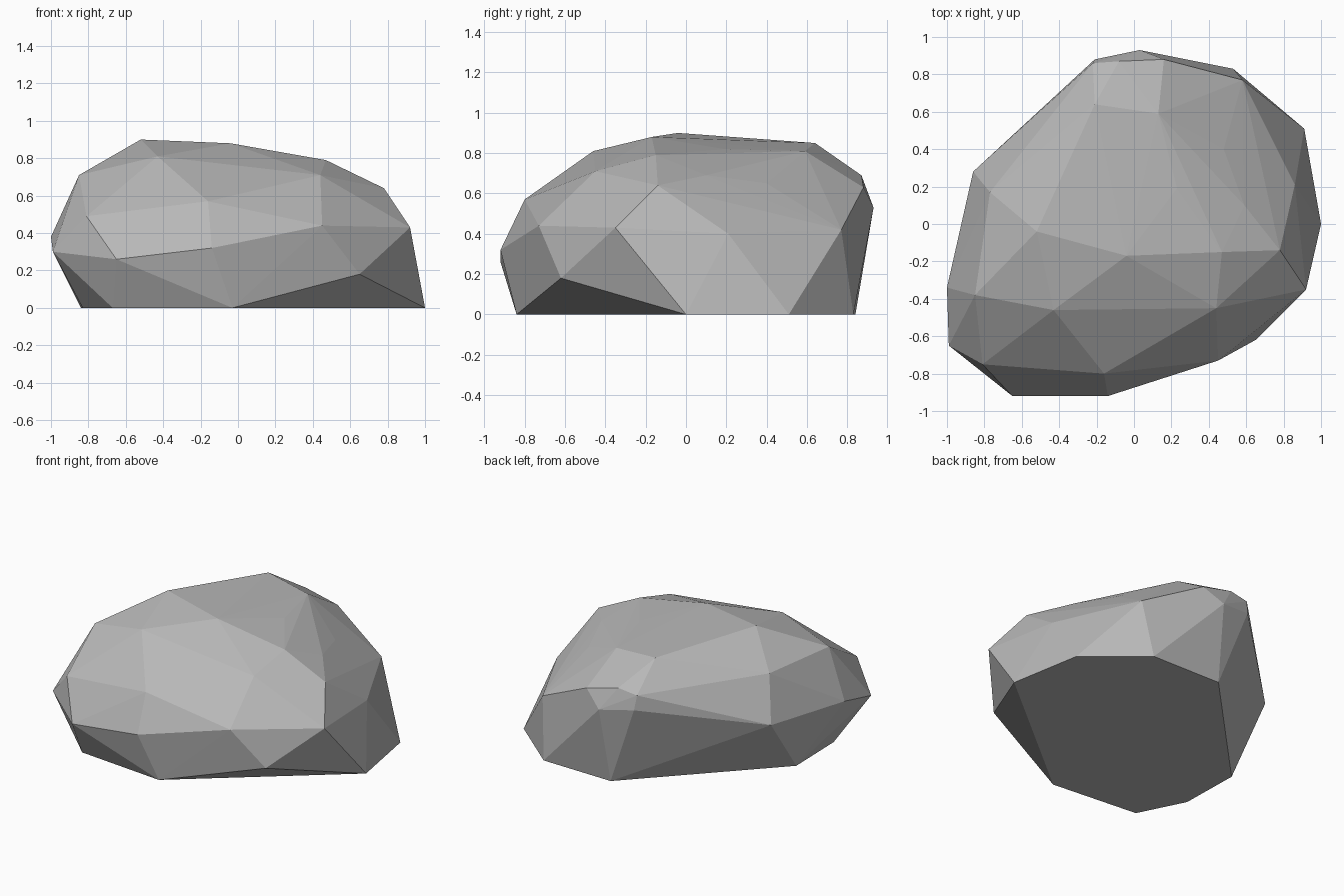
import bpy
import bmesh
from mathutils import Vector

default_cube = bpy.data.objects.get("Cube")
if default_cube:
    bpy.data.objects.remove(default_cube, do_unlink=True)


def make_material(name, colour):
    material = bpy.data.materials.new(name)
    material.use_nodes = True
    material.diffuse_color = colour
    shader = next(node for node in material.node_tree.nodes if node.type == "BSDF_PRINCIPLED")
    shader.inputs["Base Color"].default_value = colour
    shader.inputs["Roughness"].default_value = 0.9
    return material


def chiselled_stone(name, corners, material):
    """Wrap a faceted, flat-shaded convex shell around the corner points."""
    shell = bmesh.new()
    for corner in corners:
        shell.verts.new(Vector(corner) / 100)
    hull = bmesh.ops.convex_hull(shell, input=shell.verts[:])
    # Remove corners that ended up inside the shell
    leftovers = [item for item in hull["geom_interior"] if isinstance(item, bmesh.types.BMVert)]
    bmesh.ops.delete(shell, geom=leftovers, context="VERTS")
    # Merge the triangles of the flat underside
    bmesh.ops.dissolve_limit(shell, angle_limit=0.01, verts=shell.verts[:], edges=shell.edges[:])
    bmesh.ops.recalc_face_normals(shell, faces=shell.faces[:])
    mesh = bpy.data.meshes.new(name)
    shell.to_mesh(mesh)
    shell.free()
    mesh.materials.append(material)
    stone = bpy.data.objects.new(name, mesh)
    bpy.context.collection.objects.link(stone)
    return stone


# Corner points in hundredths of a unit, from the ground up
ground_outline = [(100, 0), (91, 51), (53, 83), (0, 84),
                  (-84, -3), (-83, -46), (-67, -78), (-3, -84)]
base_ring = [(x, y, 0) for x, y in ground_outline]

# Widest belt around the stone
belt = [
    (-100, -34, 38), (-99, -65, 30), (-65, -92, 26), (-14, -92, 32),
    (45, -73, 44), (65, -62, 18), (92, -35, 43), (86, 21, 40),
    (58, 77, 42), (3, 93, 53), (-21, 88, 57), (-86, 28, 41),
]

# Sloping shoulders
shoulders = [
    (-81, -75, 49), (-16, -80, 57), (-85, -38, 71), (44, -45, 71),
    (78, -14, 64), (59, 10, 69), (48, 40, 65), (16, 88, 63),
    (-8, 87, 69), (-22, 86, 67), (-77, 17, 71),
]

# Low crown
crown = [
    (-43, -46, 81), (47, -15, 79), (-4, -17, 88), (-52, -4, 90),
    (23, 19, 82), (13, 59, 81), (-21, 64, 85),
]

stone_grey = make_material("stone grey", (0.48, 0.48, 0.48, 1))
chiselled_stone("boulder", base_ring + belt + shoulders + crown, stone_grey)
